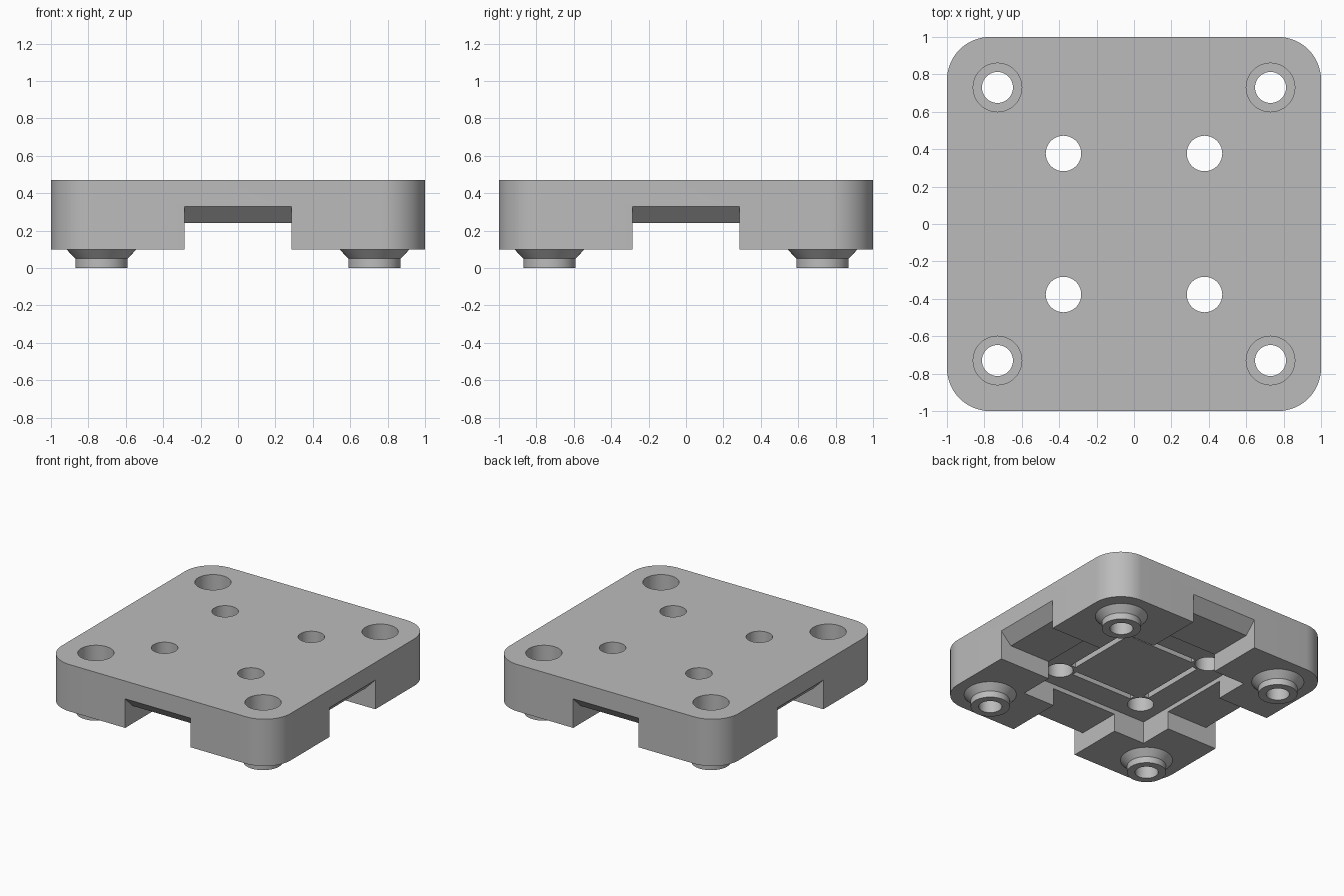
import bpy
import bmesh
import math

old = bpy.data.objects.get("Cube")
if old:
    bpy.data.objects.remove(old, do_unlink=True)

grey = bpy.data.materials.new("plain_grey")
grey.use_nodes = True
COLOUR = (0.5, 0.5, 0.5, 1.0)
grey.diffuse_color = COLOUR
grey.node_tree.nodes["Principled BSDF"].inputs["Base Color"].default_value = COLOUR

BOTTOM, TOP = 0.1, 0.47
SIGNS = [(sx, sy) for sx in (-1, 1) for sy in (-1, 1)]


def finish(name, bm):
    bmesh.ops.recalc_face_normals(bm, faces=bm.faces)
    mesh = bpy.data.meshes.new(name)
    bm.to_mesh(mesh)
    bm.free()
    mesh.materials.append(grey)
    obj = bpy.data.objects.new(name, mesh)
    bpy.context.collection.objects.link(obj)
    return obj


def prism(name, points, offset):
    """Extrude a closed outline of 3D points along an offset."""
    bm = bmesh.new()
    face = bm.faces.new([bm.verts.new(p) for p in points])
    new = bmesh.ops.extrude_face_region(bm, geom=[face])["geom"]
    bmesh.ops.translate(bm, vec=offset, verts=[v for v in new if isinstance(v, bmesh.types.BMVert)])
    return finish(name, bm)


def box(name, x, y, z0, z1, hx, hy):
    outline = [(x - hx, y - hy, z0), (x + hx, y - hy, z0), (x + hx, y + hy, z0), (x - hx, y + hy, z0)]
    return prism(name, outline, (0, 0, z1 - z0))


def turned(name, x, y, profile, sides=48):
    """Stack circles of (radius, height) into a closed solid."""
    bm = bmesh.new()
    rings = []
    for r, z in profile:
        angles = [2 * math.pi * i / sides for i in range(sides)]
        rings.append([bm.verts.new((x + r * math.cos(a), y + r * math.sin(a), z)) for a in angles])
    for low, high in zip(rings, rings[1:]):
        for i in range(sides):
            j = (i + 1) % sides
            bm.faces.new((low[i], low[j], high[j], high[i]))
    bm.faces.new(rings[0][::-1])
    bm.faces.new(rings[-1])
    return finish(name, bm)


def combine(target, tool, operation="DIFFERENCE"):
    tool.hide_render = True
    mod = target.modifiers.new("combine", "BOOLEAN")
    mod.operation = operation
    mod.solver = "EXACT"
    mod.object = tool
    bpy.context.view_layer.objects.active = target
    bpy.ops.object.modifier_apply(modifier=mod.name)
    bpy.data.objects.remove(tool, do_unlink=True)


# Plate with rounded corners
R, STEPS = 0.23, 16
outline = []
for k, (sx, sy) in enumerate([(1, 1), (-1, 1), (-1, -1), (1, -1)]):
    for i in range(STEPS + 1):
        a = math.pi / 2 * (k + i / STEPS)
        outline.append((sx * (1 - R) + R * math.cos(a), sy * (1 - R) + R * math.sin(a), BOTTOM))
plate = prism("mounting_plate", outline, (0, 0, TOP - BOTTOM))

# Crossing channels, chamfered up at their mouths
W = 0.285
channel = [(-1.1, 0), (1.1, 0), (1.1, 0.43), (0.91, 0.24), (-0.91, 0.24), (-1.1, 0.43)]
combine(plate, prism("channel_x", [(a, -W, z) for a, z in channel], (0, 2 * W, 0)))
combine(plate, prism("channel_y", [(-W, a, z) for a, z in channel], (2 * W, 0, 0)))

# Square pocket underneath with four slots in its ceiling
POCKET = 0.275
combine(plate, box("pocket", 0, 0, 0, POCKET, 0.557, 0.557))
for s in (-1, 1):
    combine(plate, box("slot", s * 0.34, 0, 0.2, POCKET + 0.05, 0.022, 0.27))
    combine(plate, box("slot", 0, s * 0.34, 0.2, POCKET + 0.05, 0.27, 0.022))

# Corner bosses with counterbored holes, and the inner through holes
for sx, sy in SIGNS:
    x, y = sx * 0.73, sy * 0.73
    boss = [(0.14, 0), (0.14, 0.05), (0.187, BOTTOM), (0.187, 0.13)]
    combine(plate, turned("boss", x, y, boss), "UNION")
    bore = [(0.083, -0.1), (0.083, 0.12), (0.13, 0.12), (0.13, 0.6)]
    combine(plate, turned("bore", x, y, bore))
    combine(plate, turned("hole", sx * 0.377, sy * 0.377, [(0.095, 0.15), (0.095, 0.6)]))

# Smooth the round walls, keep the edges crisp
bpy.ops.object.select_all(action="DESELECT")
plate.select_set(True)
bpy.context.view_layer.objects.active = plate
bpy.ops.object.shade_smooth_by_angle(angle=math.radians(30))
